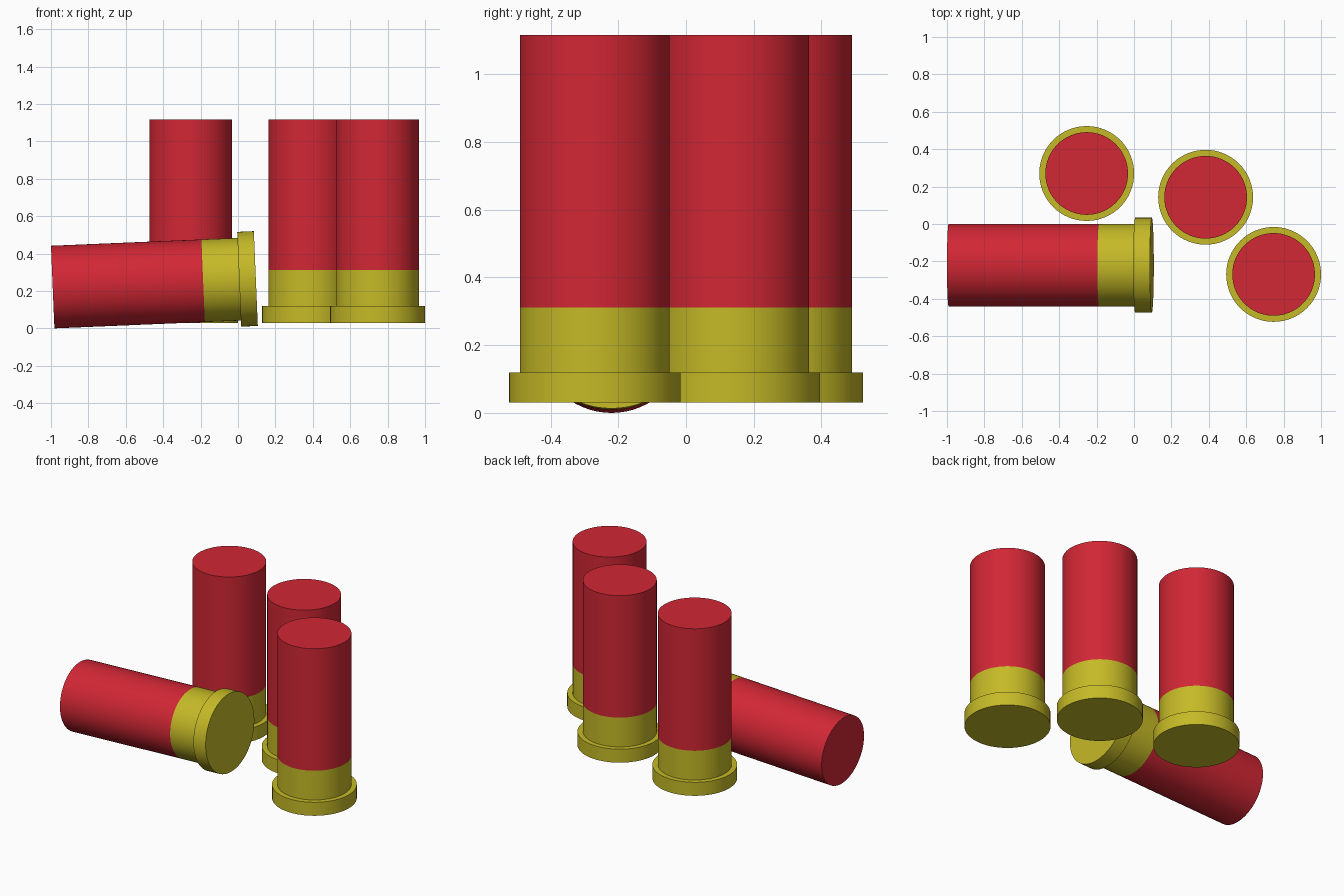
import bpy, bmesh, math
from mathutils import Matrix, Vector

if "Cube" in bpy.data.objects:
    bpy.data.objects.remove(bpy.data.objects["Cube"])

SIDES = 64
R_BODY, R_RIM = 0.221, 0.2535
Z_RIM, Z_BRASS, LENGTH = 0.089, 0.282, 1.087


def material(name, color):
    m = bpy.data.materials.new(name)
    m.diffuse_color = color
    m.use_nodes = True
    m.node_tree.nodes["Principled BSDF"].inputs["Base Color"].default_value = m.diffuse_color
    return m


RED = material("red_plastic", (0.64, 0.02, 0.035, 1))
BRASS = material("brass", (0.56, 0.49, 0.02, 1))


def lathe(name, profile, mat, matrix):
    """Spin a (radius, z) profile around z and cap both ends."""
    bm = bmesh.new()
    rings = []
    for r, z in profile:
        rings.append([bm.verts.new((r * math.cos(2 * math.pi * i / SIDES),
                                    r * math.sin(2 * math.pi * i / SIDES), z))
                      for i in range(SIDES)])
    for a, b in zip(rings, rings[1:]):
        for i in range(SIDES):
            j = (i + 1) % SIDES
            bm.faces.new((a[i], a[j], b[j], b[i]))
    bm.faces.new(rings[0][::-1])
    bm.faces.new(rings[-1])
    mesh = bpy.data.meshes.new(name)
    bm.to_mesh(mesh)
    bm.free()
    mesh.materials.append(mat)
    ob = bpy.data.objects.new(name, mesh)
    bpy.context.collection.objects.link(ob)
    ob.matrix_world = matrix
    bpy.ops.object.select_all(action='DESELECT')
    ob.select_set(True)
    bpy.context.view_layer.objects.active = ob
    bpy.ops.object.shade_smooth_by_angle(angle=math.radians(30))


def shell(label, matrix):
    # Stepped brass base with its rim
    lathe(label + "_brass_base", [(R_RIM, 0), (R_RIM, Z_RIM), (R_BODY, Z_RIM),
                                  (R_BODY, Z_BRASS)], BRASS, matrix)
    # Red tube
    lathe(label + "_red_tube", [(R_BODY, Z_BRASS), (R_BODY, LENGTH)], RED, matrix)


# Three standing shells
for label, x, y in (("left_shell", -0.253, 0.27),
                    ("middle_shell", 0.383, 0.143),
                    ("right_shell", 0.7465, -0.2695)):
    shell(label, Matrix.Translation((x, y, 0.03)))

# Lying shell, resting on its mouth edge and slightly raised at the rim
tilt = math.radians(2.4)
mouth = Vector((-1 + R_BODY * math.sin(tilt), -0.22, R_BODY * math.cos(tilt)))
base = mouth + LENGTH * Vector((math.cos(tilt), 0, math.sin(tilt)))
shell("lying_shell", Matrix.Translation(base)
      @ Matrix.Rotation(-math.pi / 2 - tilt, 4, 'Y'))
